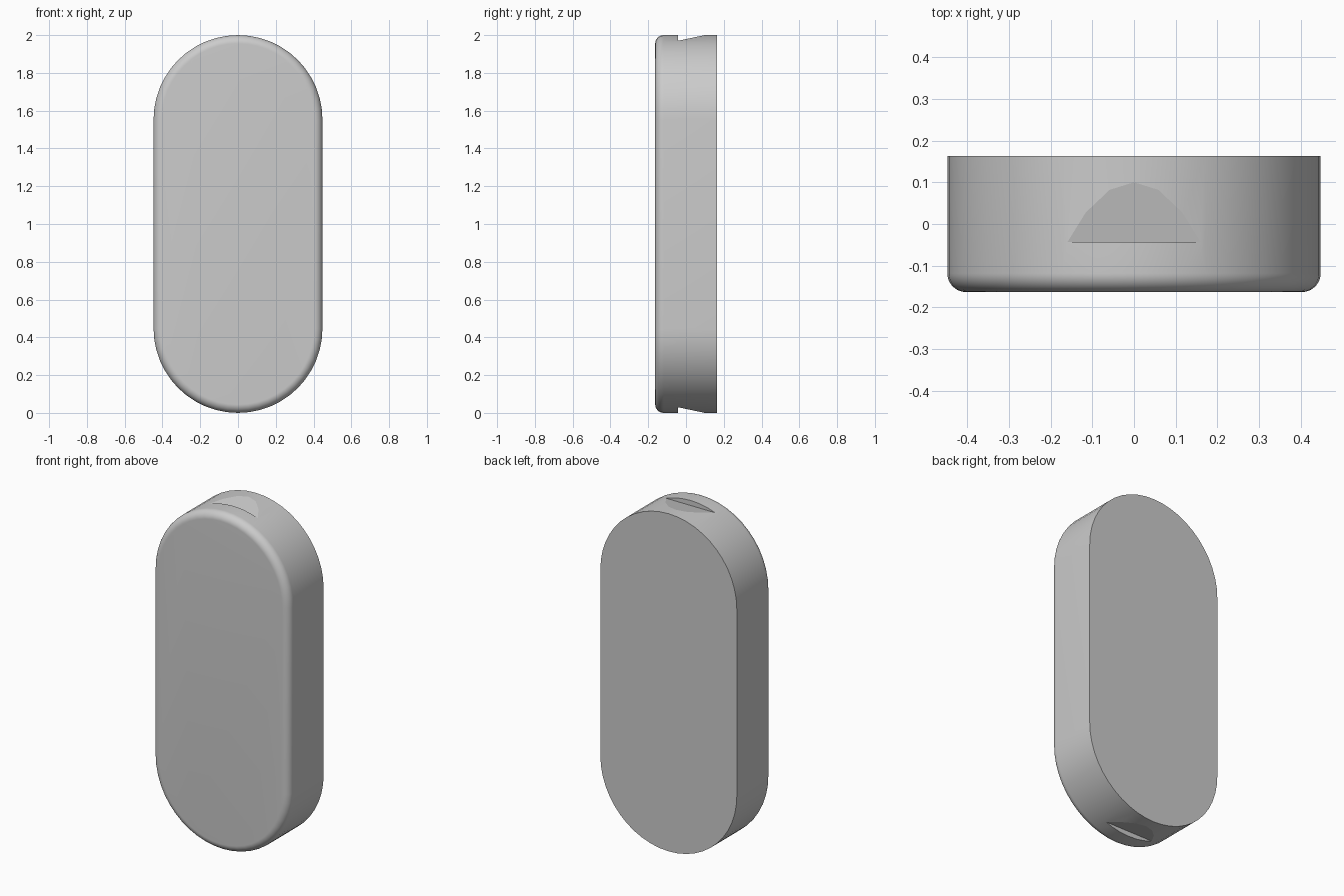
import bpy, bmesh
from math import sin, cos, pi, radians

if "Cube" in bpy.data.objects:
    bpy.data.objects.remove(bpy.data.objects["Cube"])

R, H, D, F = 0.447, 2.0, 0.163, 0.045   # end radius, height, half depth, front fillet
SEG, FSEG = 24, 12                      # segments per end arc and per fillet


def new_object(name, bm):
    bmesh.ops.recalc_face_normals(bm, faces=bm.faces)
    mesh = bpy.data.meshes.new(name)
    bm.to_mesh(mesh)
    bm.free()
    obj = bpy.data.objects.new(name, mesh)
    bpy.context.collection.objects.link(obj)
    return obj


def loft(name, rings):
    # Skin a series of closed rings and cap both ends
    bm = bmesh.new()
    loops = [[bm.verts.new(p) for p in ring] for ring in rings]
    n = len(loops[0])
    for a, b in zip(loops, loops[1:]):
        for i in range(n):
            j = (i + 1) % n
            bm.faces.new((a[i], a[j], b[j], b[i]))
    bm.faces.new(loops[0])
    bm.faces.new(loops[-1])
    return new_object(name, bm)


def stadium(inset, y):
    r = R - inset
    pts = []
    for start, cz in ((0, H - R), (pi, R)):
        for i in range(SEG + 1):
            a = start + pi * i / SEG
            pts.append((r * cos(a), y, cz + r * sin(a)))
    return pts


# Capsule-shaped body: sharp back edge, rounded front edge
rings = [stadium(0, D)]
for i in range(FSEG + 1):
    a = pi / 2 * i / FSEG
    rings.append(stadium(F * (1 - cos(a)), -D + F * (1 - sin(a))))
body = loft("capsule_body", rings)

# Sloped finger notches in the top and bottom ends
slope = 0.030 / 0.143
profile = [(-0.043, 0.970), (0.2, 0.970 + 0.243 * slope), (0.2, 1.2), (-0.043, 1.2)]
for name, s in (("top_notch_cutter", 1), ("bottom_notch_cutter", -1)):
    cutter = loft(name, [[(x, y, 1 + s * z) for y, z in profile] for x in (-0.4, 0.4)])
    cutter.hide_render = True
    cutter.hide_set(True)
    mod = body.modifiers.new(name, 'BOOLEAN')
    mod.operation = 'DIFFERENCE'
    mod.solver = 'EXACT'
    mod.object = cutter

# Apply the cuts, then smooth the rounded surfaces only
bpy.context.view_layer.objects.active = body
body.select_set(True)
for mod in list(body.modifiers):
    bpy.ops.object.modifier_apply(modifier=mod.name)
for obj in list(bpy.data.objects):
    if obj is not body and obj.name.endswith("cutter"):
        bpy.data.objects.remove(obj)
bpy.ops.object.shade_smooth_by_angle(angle=radians(9.5))
